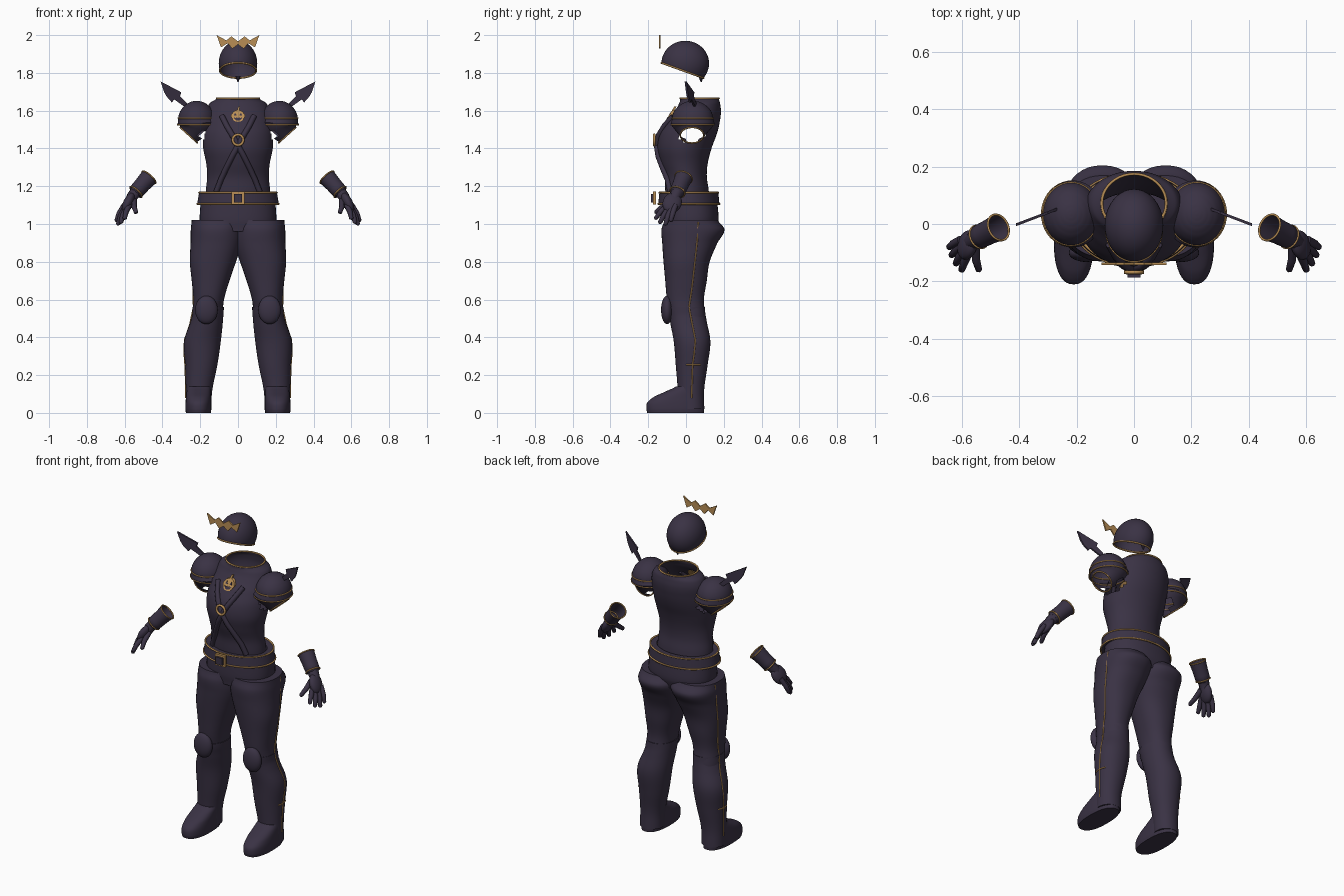
import bpy, bmesh, math
from mathutils import Vector, Matrix

if "Cube" in bpy.data.objects:
    bpy.data.objects.remove(bpy.data.objects["Cube"])


def material(name, rgb):
    m = bpy.data.materials.new(name)
    m.diffuse_color = (*rgb, 1)
    m.use_nodes = True
    m.node_tree.nodes["Principled BSDF"].inputs["Base Color"].default_value = m.diffuse_color
    return m


CLOTH = material("dark_purple", (0.042, 0.032, 0.058))
GOLD = material("gold", (0.48, 0.27, 0.09))


def finish(name, bm, mat, angle=40):
    bmesh.ops.recalc_face_normals(bm, faces=bm.faces[:])
    me = bpy.data.meshes.new(name)
    bm.to_mesh(me)
    bm.free()
    me.materials.append(mat)
    ob = bpy.data.objects.new(name, me)
    bpy.context.collection.objects.link(ob)
    bpy.ops.object.select_all(action='DESELECT')
    ob.select_set(True)
    bpy.context.view_layer.objects.active = ob
    bpy.ops.object.shade_smooth_by_angle(angle=math.radians(angle))
    return ob


# Cross-section rows are (z, centre x, centre y, radius x, radius y[, slope of z over x])
def between(T, i, t):
    a, b, c, d = (T[min(max(k, 0), len(T) - 1)] for k in (i - 1, i, i + 1, i + 2))
    row = [0.5 * (2 * q + (r - p) * t + (2 * p - 5 * q + 4 * r - s) * t * t
                  + (3 * q - p - 3 * r + s) * t ** 3) for p, q, r, s in zip(a, b, c, d)]
    row[0] = b[0] + (c[0] - b[0]) * t
    return row


def row_at(T, z):
    for i in range(len(T) - 1):
        lo, hi = T[i][0], T[i + 1][0]
        if min(lo, hi) <= z <= max(lo, hi):
            return between(T, i, (z - lo) / (hi - lo))
    return T[-1]


def ring(row, n=40, p=2.0):
    z, cx, cy, rx, ry = row[:5]
    slope = row[5] if len(row) > 5 else 0
    out = []
    for k in range(n):
        a = 2 * math.pi * k / n
        c, s = math.cos(a), math.sin(a)
        x = rx * math.copysign(abs(c) ** (2 / p), c)
        y = ry * math.copysign(abs(s) ** (2 / p), s)
        out.append(Vector((cx + x, cy + y, z + slope * x)))
    return out


def loft(name, T, mat=CLOTH, steps=5, n=40, p=2.0, caps=(True, True), drop=None):
    rows = [between(T, i, k / steps) for i in range(len(T) - 1) for k in range(steps)] + [T[-1]]
    bm = bmesh.new()
    loops = [[bm.verts.new(v) for v in ring(r, n, p)] for r in rows]
    for a, b in zip(loops, loops[1:]):
        for k in range(n):
            bm.faces.new((a[k], a[(k + 1) % n], b[(k + 1) % n], b[k]))
    for use, lp in zip(caps, (loops[0], loops[-1])):
        if use:
            bm.faces.new(lp)
    if drop:
        gone = [f for f in bm.faces if drop(f.calc_center_median())]
        bmesh.ops.delete(bm, geom=gone, context='FACES')
    return finish(name, bm, mat)


def tube(name, pts, r, mat=GOLD, cyclic=False, radii=None):
    cu = bpy.data.curves.new(name, 'CURVE')
    cu.dimensions = '3D'
    cu.bevel_depth, cu.bevel_resolution, cu.use_fill_caps = r, 2, True
    sp = cu.splines.new('POLY')
    sp.points.add(len(pts) - 1)
    for k, v in enumerate(pts):
        sp.points[k].co = (*v, 1)
        sp.points[k].radius = radii[k] if radii else 1
    sp.use_cyclic_u = cyclic
    cu.materials.append(mat)
    bpy.context.collection.objects.link(bpy.data.objects.new(name, cu))


def ball(name, mtx, mat=CLOTH):
    bm = bmesh.new()
    bmesh.ops.create_uvsphere(bm, u_segments=28, v_segments=16, radius=1, matrix=mtx)
    return finish(name, bm, mat)


def plate(name, pts, depth, mat, yf):
    """Flat outline in x and z, laid on the sheet y = yf(x, z)."""
    bm = bmesh.new()
    f = bm.faces.new([bm.verts.new((x, yf(x, z), z)) for x, z in pts])
    r = bmesh.ops.extrude_face_region(bm, geom=[f])
    for v in r['geom']:
        if isinstance(v, bmesh.types.BMVert):
            v.co.y += depth
    finish(name, bm, mat, 20)


def place(loc, scale):
    return Matrix.Translation(loc) @ Matrix.Diagonal((*scale, 1))


# Torso, open at the neck and arms
TORSO = [(1.10, 0, .01, .172, .115), (1.18, 0, .005, .17, .115), (1.25, 0, -.002, .163, .112),
         (1.32, 0, -.01, .168, .125), (1.40, 0, -.008, .184, .143), (1.48, 0, .012, .186, .152),
         (1.55, 0, .04, .178, .14), (1.60, 0, .063, .168, .122), (1.64, 0, .072, .15, .108),
         (1.665, 0, .072, .112, .102)]


def in_armhole(c):
    return ((c.y - .03) / .072) ** 2 + ((c.z - 1.48) / .052) ** 2 < 1


def chest_y(x, z):
    _, _, cy, rx, ry = row_at(TORSO, z)[:5]
    return cy - ry * math.sqrt(max(0, 1 - (x / rx) ** 2))


loft("torso", TORSO, n=64, caps=(False, False), drop=lambda c: abs(c.x) > .1 and in_armhole(c))
tube("neck_trim", ring(TORSO[-1]), .005, cyclic=True)

# Crossed chest straps with ring
for s in (-1, 1):
    path = [(-.085, 1.57), (-.06, 1.52), (-.03, 1.47), (0, 1.415), (.03, 1.36), (.06, 1.30),
            (.09, 1.235), (.115, 1.17)]
    tube("chest_strap", [(s * x, chest_y(x, z) - .004, z) for x, z in path], .015, CLOTH)
tube("strap_ring", [(.028 * math.cos(a), -.168, 1.445 + .028 * math.sin(a))
                    for a in [math.pi * k / 12 for k in range(24)]], .007, cyclic=True)

# Pumpkin badge
def badge(off):
    return lambda x, z: -.093 + .6 * (z - 1.57) - off


outline = [((.036 + .002 * math.cos(6 * a)) * math.cos(a), 1.572 + .031 * math.sin(a))
           for a in [math.pi * k / 16 for k in range(32)]]
plate("pumpkin_badge", outline, .02, GOLD, badge(0))
plate("pumpkin_stem", [(-.005, 1.6), (.007, 1.6), (.01, 1.622), (0, 1.62)], .012, GOLD, badge(0))
for s in (-1, 1):
    plate("pumpkin_eye", [(s * .006, 1.574), (s * .022, 1.574), (s * .016, 1.589)], .004, CLOTH, badge(.002))
plate("pumpkin_mouth", [(-.025, 1.566), (-.013, 1.561), (-.006, 1.565), (0, 1.560), (.006, 1.565),
                        (.013, 1.561), (.025, 1.566), (.013, 1.550), (0, 1.547), (-.013, 1.550)],
      .004, CLOTH, badge(.002))

# Hips, belt and buckle
loft("hips", [(.96, 0, .025, .19, .13), (1.02, 0, .03, .203, .142), (1.12, 0, .028, .198, .138)], p=2.3)
BELT = [(1.108, 0, .015, .17, .125), (1.106, 0, .015, .216, .162), (1.166, 0, .015, .206, .156),
        (1.164, 0, .012, .17, .12)]
loft("belt", BELT, steps=1, n=56, caps=(False, False))
tube("belt_trim", ring(BELT[1], 56), .005, cyclic=True)
tube("belt_trim", ring(BELT[2], 56), .005, cyclic=True)
for nm, h, y, m in (("buckle", .034, -.166, GOLD), ("buckle_centre", .022, -.178, CLOTH)):
    bm = bmesh.new()
    bmesh.ops.create_cube(bm, size=1, matrix=place((0, y, 1.137), (2 * h, .016, 2 * h)))
    finish(nm, bm, m)

# Helmet: a dome cut along a tilted rim
bm = bmesh.new()
bmesh.ops.create_uvsphere(bm, u_segments=40, v_segments=24, radius=1,
                          matrix=place((0, -.004, 1.85), (.102, .126, .12)))
bmesh.ops.bisect_plane(bm, geom=bm.verts[:] + bm.edges[:] + bm.faces[:], plane_co=(0, -.13, 1.853),
                       plane_no=(0, .36, 1), clear_inner=True)
rim = sorted([v.co.copy() for v in bm.verts if v.is_boundary], key=lambda v: math.atan2(v.y, v.x))
finish("helmet", bm, CLOTH)
tube("helmet_trim", rim, .005, cyclic=True)
bm = bmesh.new()
bmesh.ops.create_cone(bm, segments=8, radius1=.003, radius2=.014, depth=.03, cap_ends=True,
                      matrix=Matrix.Translation((0, .08, 1.767)))
finish("helmet_rear_tab", bm, CLOTH)

# Floating zigzag crown
half = [(.035, 1.993), (.062, 1.972), (.113, 2.0), (.09, 1.935), (.055, 1.957), (.03, 1.928)]
zig = [(0, 1.967)] + half + [(0, 1.95)] + [(-x, z) for x, z in reversed(half)]
plate("zigzag_crown", zig, .008, GOLD, lambda x, z: -.142)

LEG = [(1.02, .105, .027, .14, .142), (.97, .11, .037, .14, .167), (.9, .115, .02, .136, .146),
       (.8, .133, .003, .122, .122), (.7, .145, 0, .1, .11), (.6, .155, -.003, .081, .098),
       (.5, .163, .01, .08, .093), (.38, .188, .032, .093, .093), (.25, .195, .03, .081, .08),
       (.12, .206, .026, .066, .066), (.02, .209, .027, .064, .066)]
FOOT = [(0, .21, -.055, .066, .15), (.02, .21, -.057, .069, .153), (.055, .21, -.055, .068, .15),
        (.085, .209, -.04, .066, .13), (.11, .208, -.012, .064, .103), (.14, .206, .018, .062, .072)]
SLEEVE = [(1.47, .26, .032, .046, .062, .9), (1.525, .215, .035, .105, .113, 0),
          (1.55, .219, .035, .098, .11, 0)]
SLEEVE += [(1.55 + .102 * math.sin(a), .219, .035, .098 * math.cos(a), .11 * math.cos(a), 0)
           for a in [math.radians(d) for d in (15, 30, 45, 60, 72, 82, 88)]]
WING = [(.41, 1.755), (.30, 1.697), (.307, 1.677), (.262, 1.63), (.285, 1.622), (.338, 1.66),
        (.35, 1.643), (.378, 1.675), (.392, 1.70)]
FINGERS = [((.55, -.075, 1.125), (.55, -.125, 1.09), (.54, -.16, 1.062)),
           ((.575, -.1, 1.10), (.592, -.135, 1.065), (.6, -.16, 1.03)),
           ((.587, -.09, 1.09), (.61, -.118, 1.045), (.62, -.138, 1.008)),
           ((.597, -.075, 1.09), (.622, -.096, 1.04), (.635, -.108, 1.0)),
           ((.603, -.055, 1.10), (.63, -.07, 1.055), (.643, -.08, 1.018))]

for s in (-1, 1):
    def side(T):
        return [(r[0], s * r[1], *r[2:5], s * (r[5] if len(r) > 5 else 0)) for r in T]

    def pt(v):
        return Vector((s * v[0], v[1], v[2]))

    # Trouser leg, boot and foot
    leg = side(LEG)
    loft("trouser_leg", leg[:7], p=2.25)
    boot = [row_at(leg, .56)] + leg[6:]
    loft("boot", [(r[0], r[1], r[2], r[3] + .004, r[4] + .004, 0) for r in boot], p=2.1)
    loft("foot", side(FOOT), p=2.4)
    ball("knee_pad", place((s * .167, -.1, .545), (.06, .032, .075)))
    # Gold side seam
    seam = [(.065, 1.01), (.058, .9), (.045, .78), (.03, .65), (.016, .56), (.033, .47), (.05, .385),
            (.043, .31), (.035, .255), (.032, .16), (.03, .08)]

    def outer(y, z):
        r = row_at(LEG, z)
        d = 1 - abs((y - r[2]) / r[4]) ** 2.2
        return Vector((s * (r[1] + r[3] * d ** .45 + (.004 if z < .56 else 0)), y, z))
    tube("leg_seam", [outer(y, z) for y, z in seam], .004)
    tube("boot_seam", [outer(y, .255) for y in (0, .02, .04, .06, .075)], .004)

    # Puffed sleeve with trims
    sl = side(SLEEVE)
    loft("puff_sleeve", sl, steps=3, caps=(False, True),
         drop=lambda c: abs(c.x) < .205 and in_armhole(c))
    for row in (sl[0], sl[1], row_at(sl, 1.56)):
        tube("sleeve_trim", ring(row), .004, cyclic=True)
    # Bat wing on the shoulder
    plate("shoulder_wing", [(s * x, z) for x, z in WING], .01, CLOTH,
          lambda x, z: .042 - (abs(x) - .28) * .38)

    # Glove: hollow cuff, palm and fingers
    a, b = pt((.472, -.012, 1.247)), pt((.54, -.045, 1.17))
    axis = (b - a).normalized()
    turn = axis.to_track_quat('Z', 'Y').to_matrix().to_4x4()
    length = (b - a).length
    C = [(0, 0, 0, .047, .047), (length * .5, 0, 0, .043, .043), (length, 0, 0, .041, .041),
         (length + .012, 0, 0, .03, .03)]
    cuff = loft("glove_cuff", C, steps=2, n=28, caps=(False, True))
    cuff.data.transform(Matrix.Translation(a) @ turn)
    for row in (C[0], C[2]):
        tube("cuff_trim", [Matrix.Translation(a) @ turn @ v for v in ring(row, 28)], .004, cyclic=True)
    tube("wrist", [b, pt((.56, -.058, 1.145)), pt((.572, -.066, 1.12))], .034, CLOTH, radii=(1, .9, .8))
    d = pt((.06, -.05, -.115)).normalized()
    w = d.cross(pt((.85, .1, .4))).normalized()
    t = w.cross(d).normalized()
    basis = Matrix((w, t, d)).transposed().to_4x4()
    ball("palm", Matrix.Translation(pt((.58, -.073, 1.112))) @ basis @ Matrix.Diagonal((.05, .027, .06, 1)))
    for f in FINGERS:
        p = [pt(v) for v in f]
        tip = p[2] + (p[2] - p[1]).normalized() * .007
        tube("finger", [*p, tip], .0145, CLOTH, radii=(1, 1, .8, .3))
